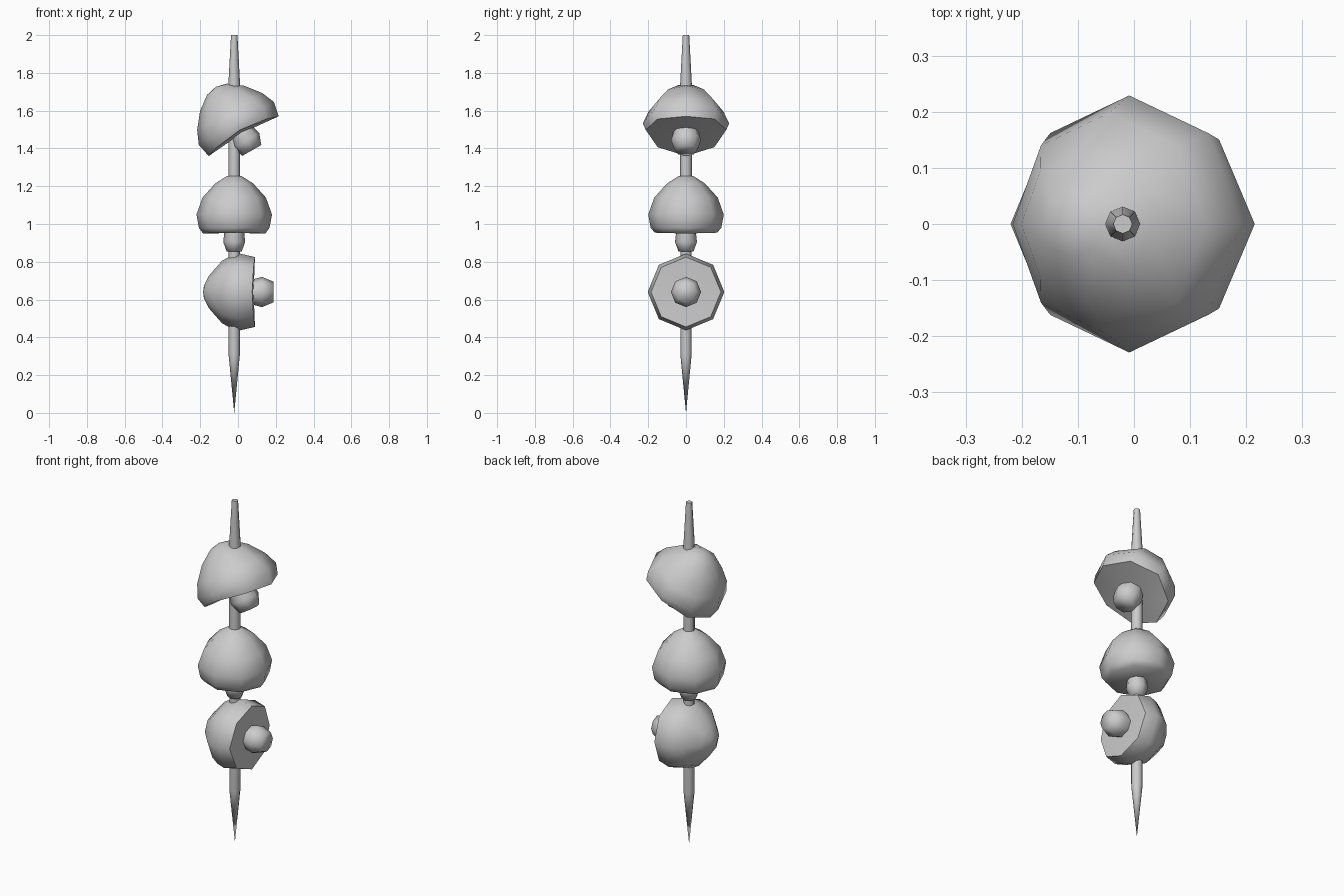
import bpy, bmesh
from math import sin, cos, pi, radians

if "Cube" in bpy.data.objects:
    bpy.data.objects.remove(bpy.data.objects["Cube"])

SIDES = 8


def lathe(name, profile, loc, tilt=0.0, wave=0.0, smooth=70):
    """Spin (radius, height) points around local z; wave lifts the first ring at its sides."""
    bm = bmesh.new()
    rings = []
    for i, (r, h) in enumerate(profile):
        if r == 0:
            rings.append([bm.verts.new((0, 0, h))])
            continue
        ring = []
        for k in range(SIDES):
            a = 2 * pi * k / SIDES
            lift = wave * sin(a) ** 2 if i == 0 else 0
            ring.append(bm.verts.new((r * cos(a), r * sin(a), h + lift)))
        rings.append(ring)
    for a, b in zip(rings, rings[1:]):
        for k in range(SIDES):
            j = (k + 1) % SIDES
            if len(a) == 1:
                bm.faces.new((a[0], b[j], b[k]))
            elif len(b) == 1:
                bm.faces.new((a[k], a[j], b[0]))
            else:
                bm.faces.new((a[k], a[j], b[j], b[k]))
    # close open ends
    for ring in (rings[0], rings[-1]):
        if len(ring) > 1:
            if wave and ring is rings[0]:
                c = bm.verts.new((0, 0, ring[0].co.z + wave * 0.5))
                for k in range(SIDES):
                    bm.faces.new((ring[(k + 1) % SIDES], ring[k], c))
            else:
                bm.faces.new(ring)
    bmesh.ops.recalc_face_normals(bm, faces=bm.faces)
    mesh = bpy.data.meshes.new(name)
    bm.to_mesh(mesh)
    bm.free()
    ob = bpy.data.objects.new(name, mesh)
    bpy.context.collection.objects.link(ob)
    ob.location = loc
    ob.rotation_euler = (0, radians(tilt), 0)
    bpy.ops.object.select_all(action='DESELECT')
    ob.select_set(True)
    bpy.context.view_layer.objects.active = ob
    bpy.ops.object.shade_smooth_by_angle(angle=radians(smooth))
    return ob


def mushroom(name, loc, tilt, cap, stem, wave):
    lathe(name + "_cap", cap, loc, tilt, wave)
    lathe(name + "_stem", stem, loc, tilt, smooth=75)


# skewer stick, pointed at the bottom
lathe("skewer_stick", [(0, 0), (0.03, 0.31), (0.031, 1.74), (0.017, 2.0)], (-0.02, 0, 0))

# lower mushroom, lying on its side with the stem towards +x
mushroom("lower_mushroom", (0.09, 0, 0.64), -90,
         [(0.185, 0), (0.203, 0.08), (0.19, 0.13), (0.165, 0.175), (0.085, 0.245), (0.035, 0.27), (0, 0.275)],
         [(0.055, -0.097), (0.08, -0.037), (0.062, 0.03)], 0.015)

# middle mushroom, upright
mushroom("middle_mushroom", (-0.02, 0, 0.95), 0,
         [(0.165, 0), (0.187, 0.03), (0.2, 0.1), (0.168, 0.19), (0.1, 0.265), (0.04, 0.303), (0, 0.31)],
         [(0.04, -0.095), (0.058, -0.045), (0.05, 0.03)], 0.004)

# upper mushroom, tilted
mushroom("upper_mushroom", (0.03, 0, 1.465), -29.6,
         [(0.213, 0), (0.229, 0.078), (0.198, 0.15), (0.135, 0.23), (0.06, 0.286), (0, 0.3)],
         [(0.058, -0.087), (0.08, -0.026), (0.06, 0.05)], 0.038)
